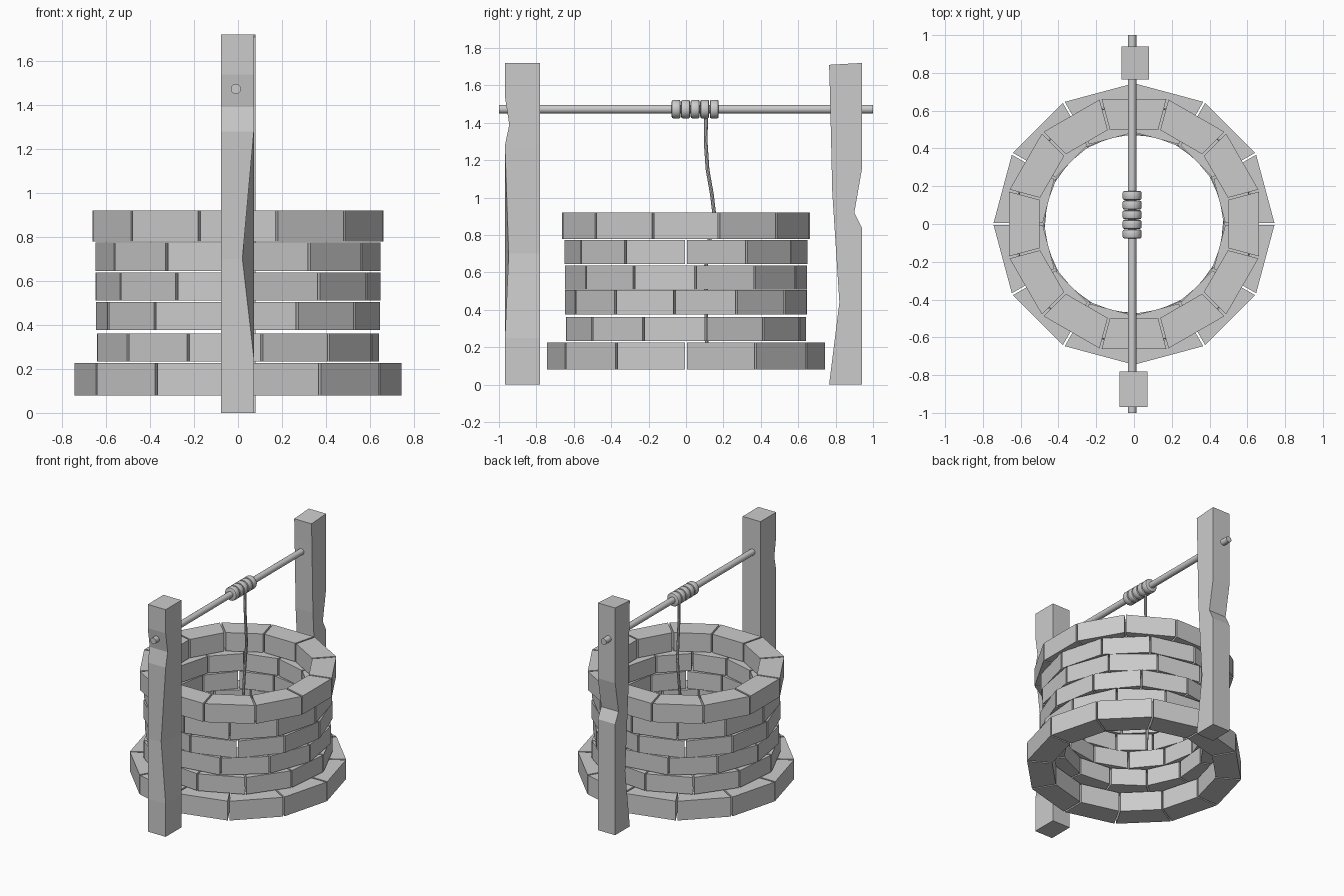
import bpy, bmesh, math
from mathutils import Vector

if "Cube" in bpy.data.objects:
    bpy.data.objects.remove(bpy.data.objects["Cube"])


def finish(bm, name, smooth=False):
    bmesh.ops.recalc_face_normals(bm, faces=bm.faces[:])
    me = bpy.data.meshes.new(name)
    bm.to_mesh(me)
    bm.free()
    ob = bpy.data.objects.new(name, me)
    bpy.context.collection.objects.link(ob)
    if smooth:
        bpy.context.view_layer.objects.active = ob
        ob.select_set(True)
        bpy.ops.object.shade_smooth_by_angle(angle=math.radians(40))
        ob.select_set(False)
    return ob


def loft(bm, loops):
    """Skin a stack of equal-length vertex loops and cap both ends."""
    rows = [[bm.verts.new(p) for p in loop] for loop in loops]
    n = len(rows[0])
    for a, b in zip(rows, rows[1:]):
        for i in range(n):
            bm.faces.new((a[i], a[(i + 1) % n], b[(i + 1) % n], b[i]))
    bm.faces.new(rows[0][::-1])
    bm.faces.new(rows[-1])


def stone_ring(name, z0, z1, r_in, r_out, offset, count=12, gap=0.006):
    bm = bmesh.new()
    for k in range(count):
        a0 = math.radians(offset + 360 / count * k)
        a1 = a0 + 2 * math.pi / count
        d0 = Vector((math.cos(a0), math.sin(a0), 0))
        d1 = Vector((math.cos(a1), math.sin(a1), 0))
        t = (d1 - d0).normalized() * gap
        base = [d0 * r_in + t, d0 * r_out + t, d1 * r_out - t, d1 * r_in - t]
        loft(bm, [[p + Vector((0, 0, z)) for p in base] for z in (z0, z1)])
    return finish(bm, name)


def lathe_y(name, profile, x, z, segs):
    """Solid of revolution along y from (y, radius) pairs."""
    bm = bmesh.new()
    ang = [2 * math.pi * i / segs for i in range(segs)]
    loft(bm, [[(x + r * math.cos(a), y, z + r * math.sin(a)) for a in ang]
              for y, r in profile])
    return finish(bm, name, True)


# Stone courses: z0, z1, inner radius, outer radius, joint angle
courses = [
    ("base_stones", 0.08, 0.226, 0.57, 0.745, 0),
    ("wall_course_1", 0.234, 0.362, 0.485, 0.65, 9.5),
    ("wall_course_2", 0.376, 0.505, 0.485, 0.65, 24.5),
    ("wall_course_3", 0.51, 0.638, 0.485, 0.65, 4.5),
    ("wall_course_4", 0.646, 0.774, 0.485, 0.65, 0),
    ("rim_stones", 0.78, 0.92, 0.518, 0.685, 15),
]
for c in courses:
    stone_ring(*c)

# Front post: dented near the top, one corner chipped at mid height
bm = bmesh.new()
xl, xr, yb = -0.078, 0.072, -0.78
rows = []
for z, yf, chip in [(0, -0.968, xr), (0.25, -0.968, xr), (0.7, -0.968, 0.02),
                    (1.28, -0.968, xr), (1.39, -0.945, xr),
                    (1.54, -0.968, xr), (1.72, -0.968, xr)]:
    yc = -0.948 if chip != xr else yf
    rows.append([(xl, yf, z), (chip, yc, z), (xr, yb, z), (xl, yb, z)])
loft(bm, rows)
finish(bm, "front_post")

# Back post: irregular side profile, constant width
side = [(0.765, 0), (0.94, 0), (0.94, 0.84), (0.90, 0.92), (0.94, 1.15),
        (0.94, 1.72), (0.765, 1.71), (0.77, 1.55), (0.782, 1.03), (0.82, 0.44)]
bm = bmesh.new()
loft(bm, [[(x, y, z) for y, z in side] for x in (-0.065, 0.08)])
finish(bm, "back_post")

# Axle with wound rope coils
ax, az = -0.01, 1.473
lathe_y("axle", [(-1, 0.023), (1, 0.023)], ax, az, 16)
for i in range(5):
    y = -0.077 + i * 0.051
    lathe_y("rope_coil_%d" % (i + 1),
            [(y, 0.040), (y + 0.003, 0.047), (y + 0.009, 0.05),
             (y + 0.039, 0.05), (y + 0.045, 0.047), (y + 0.048, 0.040)],
            ax, az, 24)

# Hanging rope
path = [(-0.015, 0.108, 1.45), (-0.015, 0.105, 1.3), (-0.015, 0.115, 1.15),
        (-0.025, 0.138, 1.02), (-0.04, 0.15, 0.92), (-0.035, 0.125, 0.77),
        (-0.03, 0.105, 0.62), (-0.025, 0.108, 0.4), (-0.02, 0.112, 0.2)]
bm = bmesh.new()
loft(bm, [[(x + 0.01 * math.cos(i * math.pi / 4),
            y + 0.01 * math.sin(i * math.pi / 4), z) for i in range(8)]
          for x, y, z in path])
finish(bm, "hanging_rope", True)
